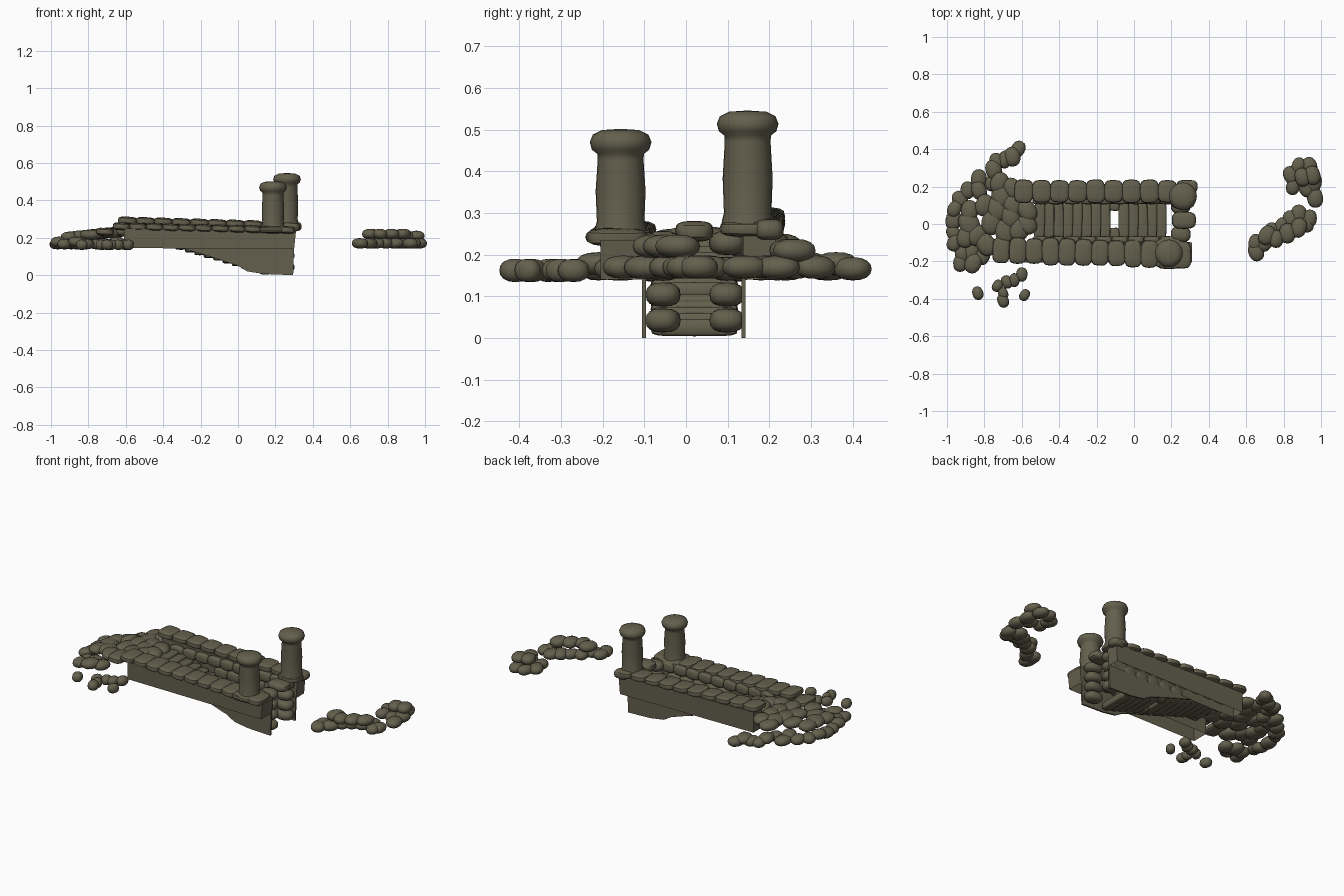
import bpy, bmesh, math, random
from mathutils import Matrix, Vector

if "Cube" in bpy.data.objects:
    bpy.data.objects.remove(bpy.data.objects["Cube"])

random.seed(4)
mat = bpy.data.materials.new("mossy stone")
mat.diffuse_color = (0.127, 0.117, 0.075, 1)
mat.use_nodes = True
mat.node_tree.nodes["Principled BSDF"].inputs["Base Color"].default_value = mat.diffuse_color


def finish(name, bm, angle=40):
    bmesh.ops.recalc_face_normals(bm, faces=bm.faces)
    me = bpy.data.meshes.new(name)
    bm.to_mesh(me)
    bm.free()
    ob = bpy.data.objects.new(name, me)
    bpy.context.collection.objects.link(ob)
    me.materials.append(mat)
    bpy.ops.object.select_all(action='DESELECT')
    ob.select_set(True)
    bpy.context.view_layer.objects.active = ob
    bpy.ops.object.shade_smooth_by_angle(angle=math.radians(angle))
    return ob


def stone(bm, c, r, rot=0.0, p=0.7, tilt=0.0):
    """Rounded stone: a sphere squared off by the power p (1 = round)."""
    v = bmesh.ops.create_uvsphere(bm, u_segments=16, v_segments=8, radius=1)['verts']
    for q in v:
        q.co = Vector([math.copysign(abs(a) ** p, a) * s for a, s in zip(q.co, r)])
    m = Matrix.Translation(c) @ Matrix.Rotation(rot, 4, 'Z') @ Matrix.Rotation(tilt, 4, 'Y')
    bmesh.ops.transform(bm, matrix=m, verts=v)


def pebbles(name, pts, zfun, size):
    bm = bmesh.new()
    for i, (x, y) in enumerate(pts):
        k = random.uniform(0.95, 1.15)
        stone(bm, (x, y, zfun(x, y, i)), (size * 0.92 * k, size * 1.15 * k, 0.028),
              random.uniform(-0.6, 0.6), 0.88, random.uniform(-0.1, 0.1))
    finish(name, bm)


def prism(bm, prof, y0, y1, open_bottom=False):
    """Side profile in x/z extruded along y; the first edge is the bottom."""
    a = [bm.verts.new((x, y0, z)) for x, z in prof]
    b = [bm.verts.new((x, y1, z)) for x, z in prof]
    bm.faces.new(a)
    bm.faces.new(b[::-1])
    n = len(prof)
    for i in range(1 if open_bottom else 0, n):
        bm.faces.new((a[i], a[(i + 1) % n], b[(i + 1) % n], b[i]))


# Side walls: hollow upper shell, thin lower wall that follows the stairs
upper = [(-0.61, 0.145), (0.30, 0.14), (0.31, 0.235), (-0.61, 0.25)]
lower = [(-0.30, 0.145), (-0.12, 0.09), (0.0, 0.05), (0.05, 0.02), (0.14, 0.006),
         (0.295, 0.0), (0.30, 0.145)]
for name, ya, yb, la, lb, dz in (("front_wall", -0.205, -0.1, -0.106, -0.096, 0.0),
                                 ("back_wall", 0.137, 0.215, 0.133, 0.143, 0.02)):
    bm = bmesh.new()
    prism(bm, [(x, z + (dz if z > 0.2 else 0)) for x, z in upper], ya, yb, True)
    prism(bm, lower, la, lb)
    finish(name, bm, 20)

# Cap stones along both walls
bm = bmesh.new()
for i in range(12):
    x = -0.71 + i * 0.088
    stone(bm, (x, -0.14 - 0.025 * i / 11, 0.262 - 0.02 * i / 11 - (0.03 if i == 0 else 0)),
          (0.048, random.uniform(0.068, 0.076), 0.021), random.uniform(-.06, .06), 0.6, 0.06)
finish("front_cap_stones", bm)
bm = bmesh.new()
for i in range(10):
    x = -0.59 + i * 0.096
    stone(bm, (x, 0.175, 0.292 - 0.025 * i / 9),
          (0.052, random.uniform(0.056, 0.064), 0.021), random.uniform(-.06, .06), 0.6, 0.06)
finish("back_cap_stones", bm)

# Inner facing stones above the treads
bm = bmesh.new()
for y in (-0.085, 0.125):
    for i in range(9):
        stone(bm, (-0.5 + i * 0.085, y, 0.225), (0.044, 0.02, 0.03), 0, 0.6)
    for i in range(5):
        stone(bm, (-0.2 + i * 0.085, y, 0.165), (0.044, 0.018, 0.03), 0, 0.6)
finish("inner_facing_stones", bm)

# Stairs going down to the right, one tread broken in the middle
bm = bmesh.new()
for i in range(14):
    x = -0.505 + i * 0.05
    z = 0.215 - 0.19 * i / 13
    if i == 8:
        stone(bm, (x, -0.055, z), (0.028, 0.035, 0.02), 0.1, 0.5)
        stone(bm, (x, 0.1, z), (0.028, 0.03, 0.02), -0.1, 0.5)
        continue
    stone(bm, (x, 0.02, z), (0.029, 0.105, 0.021), random.uniform(-.03, .03), 0.4)
finish("stair_treads", bm)

# Doorway stones at the low end
bm = bmesh.new()
for y in (-0.055, 0.098):
    for k in range(4):
        stone(bm, (0.25, y, 0.042 + k * 0.062), (0.053, 0.042, 0.029),
              random.uniform(-.2, .2), 0.78)
stone(bm, (0.267, 0.02, 0.256), (0.065, 0.046, 0.025), 0, 0.65)
finish("doorway_stones", bm)

# Pillars, turned profiles, each on a base stone
for name, px, py, zb, zt, base in (("front_pillar", 0.187, -0.157, 0.23, 0.502, 0.085),
                                   ("back_pillar", 0.262, 0.148, 0.25, 0.546, 0.068)):
    h = zt - zb
    prof = [(0, zb), (0.064, zb), (0.062, zb + 0.03), (0.057, zb + 0.05), (0.060, zb + h * 0.45),
            (0.055, zt - 0.075), (0.056, zt - 0.06), (0.069, zt - 0.05), (0.074, zt - 0.032),
            (0.067, zt - 0.014), (0.045, zt - 0.003), (0, zt)]
    bm = bmesh.new()
    vs = [bm.verts.new((px + r, py, z)) for r, z in prof]
    es = [bm.edges.new(e) for e in zip(vs, vs[1:])]
    bmesh.ops.spin(bm, geom=vs + es, cent=(px, py, 0), axis=(0, 0, 1),
                   angle=2 * math.pi, steps=24)
    bmesh.ops.remove_doubles(bm, verts=bm.verts, dist=0.0005)
    finish(name, bm, 60)
    bm = bmesh.new()
    stone(bm, (px, py, zb + 0.012), (base, base, 0.02), 0, 0.65)
    if py > 0:  # end block of the back wall
        stone(bm, (0.295, 0.2, zb + 0.01), (0.045, 0.035, 0.025), 0, 0.65)
    finish(name + "_base", bm)

# Curved edge of stones at the high end
pebbles("left_arc_stones", [
    (-.62, .40), (-.65, .36), (-.69, .345), (-.735, .335), (-.75, .29), (-.76, .22), (-.83, .24),
    (-.83, .18), (-.89, .18), (-.93, .13), (-.96, .08), (-.965, .02), (-.963, -.05), (-.96, -.10),
    (-.92, -.16), (-.93, -.21), (-.86, -.21), (-.87, -.15), (-.81, -.17)],
    lambda x, y, i: 0.166 + (0.012 if i % 3 == 1 else 0), 0.042)
# Paving that rises to the first step
pebbles("entrance_paving", [
    (-.88, .07), (-.88, .0), (-.9, -.07), (-.8, .1), (-.84, -.06), (-.79, -.11), (-.73, .08),
    (-.71, .15), (-.65, .1), (-.76, .01), (-.69, -.04), (-.66, .04), (-.57, .07), (-.57, .0),
    (-.61, -.03), (-.65, .19), (-.72, .22)],
    lambda x, y, i: 0.205 + (x + 0.9) * 0.1, 0.053)
pebbles("front_scatter_stones", [
    (-.835, -.37), (-.73, -.33), (-.70, -.37), (-.70, -.41), (-.68, -.31), (-.64, -.30),
    (-.60, -.27), (-.585, -.38)],
    lambda x, y, i: 0.162, 0.03)

# Broken stone edge on the far right
pebbles("right_rubble_row", [
    (.652, -.15), (.65, -.10), (.70, -.10), (.71, -.06), (.74, -.04), (.76, -.08), (.79, -.01),
    (.82, -.05), (.84, .02), (.88, -.02), (.88, .05), (.92, .0), (.94, .03)],
    lambda x, y, i: 0.17 + (0.05 * (i % 2) if 0.7 < x < 0.9 else 0), 0.042)
pebbles("right_rubble_heap", [
    (.84, .26), (.85, .20), (.90, .25), (.88, .31), (.94, .31), (.955, .26), (.92, .19),
    (.96, .22), (.968, .14)],
    lambda x, y, i: 0.17 + (0.04 if i in (2, 5) else 0), 0.042)
